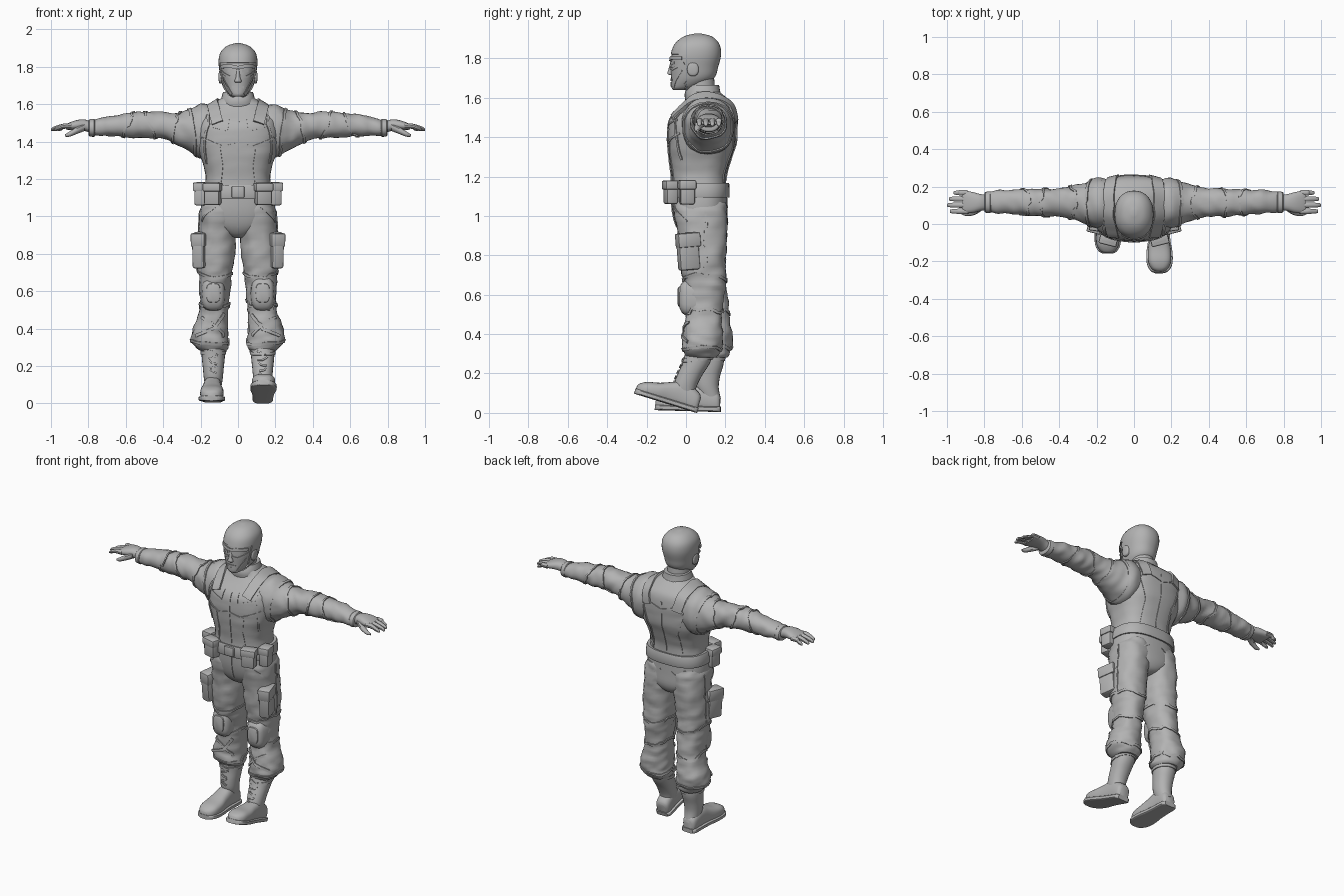
import bpy, bmesh, math
from math import sin, cos, pi
from mathutils import Vector, Matrix, noise
from mathutils.bvhtree import BVHTree

old = bpy.data.objects.get("Cube")
if old:
    bpy.data.objects.remove(old, do_unlink=True)

grey = bpy.data.materials.new("plain grey")
grey.use_nodes = True
grey.diffuse_color = (.45, .45, .45, 1)
grey.node_tree.nodes["Principled BSDF"].inputs["Base Color"].default_value = grey.diffuse_color
parts = []


def finish(name, bm):
    """Turn a bmesh into a named grey object."""
    bmesh.ops.recalc_face_normals(bm, faces=bm.faces[:])
    mesh = bpy.data.meshes.new(name)
    bm.to_mesh(mesh)
    bm.free()
    mesh.materials.append(grey)
    obj = bpy.data.objects.new(name, mesh)
    bpy.context.collection.objects.link(obj)
    parts.append(obj)
    return obj


def skin(name, rings):
    """Join equal rings of points into a capped skin."""
    bm = bmesh.new()
    rows = [[bm.verts.new(p) for p in ring] for ring in rings]
    count = len(rows[0])
    for low, high in zip(rows, rows[1:]):
        for i in range(count):
            j = (i + 1) % count
            bm.faces.new((low[i], low[j], high[j], high[i]))
    bm.faces.new(rows[0])
    bm.faces.new(rows[-1])
    return finish(name, bm)


def smooth_path(keys, steps):
    """Catmull-Rom through tuples of numbers."""
    keys = [Vector(k) for k in keys]
    path = []
    for i in range(len(keys) - 1):
        a, b, c, d = keys[max(i - 1, 0)], keys[i], keys[i + 1], keys[min(i + 2, len(keys) - 1)]
        for s in range(steps):
            t = s / steps
            path.append(b + (c - a) * (t / 2) + (a * 2 - b * 5 + c * 4 - d) * (t * t / 2)
                        + (b * 3 - a - c * 3 + d) * (t ** 3 / 2))
    return path + [keys[-1]]


def loft(name, axis, keys, power=2.4, sides=28, steps=4, folds=0):
    """Keys are (position on axis, centre a, centre b, radius a, radius b)."""
    place = {"x": lambda t, a, b: Vector((t, b, a)),
             "y": lambda t, a, b: Vector((a, t, b)),
             "z": lambda t, a, b: Vector((a, b, t))}[axis]
    rings = []
    for t, a, b, ra, rb in smooth_path(keys, steps):
        ring = []
        for i in range(sides):
            u = 2 * pi * i / sides
            c, s = cos(u), sin(u)
            p = place(t, a + max(ra, .002) * math.copysign(abs(c) ** (2 / power), c),
                      b + max(rb, .002) * math.copysign(abs(s) ** (2 / power), s))
            if folds:
                crease = noise.noise(p * 17 + Vector((0, t * 9, t * 9)))
                p += (p - place(t, a, b)).normalized() * folds * crease
            ring.append(p)
        rings.append(ring)
    return skin(name, rings)


def strip(name, obj, points, width=.008, thick=.004):
    """A thin raised band that follows the surface of a part."""
    tree = BVHTree.FromPolygons([v.co for v in obj.data.vertices],
                                [p.vertices for p in obj.data.polygons])
    points = [Vector(p) for p in points]
    path = []
    for a, b in zip(points, points[1:]):
        n = max(2, int((b - a).length / .015))
        path += [a.lerp(b, i / n) for i in range(n)]
    hits = [tree.find_nearest(p)[:2] for p in path + points[-1:]]
    rings = []
    for i, (p, normal) in enumerate(hits):
        along = hits[min(i + 1, len(hits) - 1)][0] - hits[max(i - 1, 0)][0]
        side = along.cross(normal).normalized() * width / 2
        l, r = tree.find_nearest(p - side)[:2], tree.find_nearest(p + side)[:2]
        rings.append([l[0] - l[1] * .004, l[0] + l[1] * thick,
                      r[0] + r[1] * thick, r[0] - r[1] * .004])
    return skin(name, rings)


def box(name, loc, size, turn=0, tilt=0, bevel=.012):
    bm = bmesh.new()
    bmesh.ops.create_cube(bm, size=1, matrix=Matrix.Diagonal((*size, 1)))
    bmesh.ops.bevel(bm, geom=bm.edges[:], offset=bevel, segments=2, affect='EDGES', profile=.5)
    bm.transform(Matrix.Translation(loc) @ Matrix.Rotation(turn, 4, 'Z') @ Matrix.Rotation(tilt, 4, 'X'))
    return finish(name, bm)


def pouch(name, loc, size, turn, tilt=0):
    """Pocket body with a flap and a stud."""
    box(name, loc, size, turn, tilt)
    flap = Vector(loc) + Vector((0, 0, size[2] * .3))
    box(name + "_flap", flap, (size[0] + .012, size[1] + .012, size[2] * .38), turn, tilt, .008)


# torso, hips, collar and belt
torso = loft("torso", "z", [(1.1, 0, .065, .19, .143), (1.2, 0, .065, .173, .14),
             (1.28, 0, .07, .187, .155), (1.36, 0, .08, .215, .172), (1.44, 0, .083, .225, .175),
             (1.5, 0, .09, .22, .168), (1.56, 0, .11, .195, .135), (1.6, 0, .105, .14, .1),
             (1.63, 0, .09, .09, .08)], 2.6, 40, 5, .003)
hips = loft("hips", "z", [(.885, 0, .085, .02, .06), (.9, 0, .085, .07, .1), (.95, 0, .08, .165, .13),
            (1.03, 0, .07, .198, .14), (1.13, 0, .067, .19, .142)], 2.5, 36)
loft("collar", "z", [(1.57, 0, .1, .1, .1), (1.62, 0, .085, .092, .092), (1.665, 0, .09, .08, .078)], 2.2)
loft("neck", "z", [(1.6, 0, .08, .07, .07), (1.74, 0, .07, .065, .07)], 2)
loft("belt", "z", [(1.095, 0, .067, .2, .15), (1.1, 0, .067, .205, .155),
                   (1.16, 0, .067, .198, .153), (1.165, 0, .067, .192, .148)], 2.6, 40, 2)
box("belt_buckle", (0, -.088, 1.13), (.07, .022, .06), bevel=.006)
strip("front_zip", torso, [(0, -.1, 1.54), (0, -.1, 1.18)], .014)
strip("back_seam", torso, [(0, .26, 1.52), (0, .21, 1.18)], .008)
strip("trouser_fly", hips, [(0, -.09, 1.09), (0, -.05, .94)], .012)

# head with cowl
head = loft("head", "z", [(1.64, 0, -.03, .03, .035), (1.655, 0, -.012, .05, .062),
            (1.7, 0, .03, .077, .105), (1.76, 0, .04, .09, .118), (1.82, 0, .05, .098, .122),
            (1.87, 0, .056, .09, .108), (1.905, 0, .06, .058, .07), (1.92, 0, .06, .012, .015)],
            2.25, 40, 5)
bm = bmesh.new()
bm.from_mesh(head.data)
bare = [f for f in bm.faces if f.calc_center_median().y < 0 and f.calc_center_median().z < 1.82]
bmesh.ops.delete(bm, geom=bare, context='FACES')
bmesh.ops.solidify(bm, geom=bm.faces[:], thickness=-.006)
finish("cowl", bm)
loft("nose", "z", [(1.715, 0, -.07, .012, .012), (1.722, 0, -.078, .019, .016),
                   (1.745, 0, -.075, .012, .014), (1.785, 0, -.068, .009, .01)], 2, 12)
strip("mouth", head, [(-.032, -.07, 1.69), (0, -.09, 1.692), (.032, -.07, 1.69)], .011, .005)
strip("chin_line", head, [(0, -.09, 1.68), (0, -.08, 1.652)], .012, .004)
for s, side in ((1, "left"), (-1, "right")):
    strip(side + "_brow", head, [(0, -.09, 1.795), (s * .04, -.08, 1.803), (s * .085, -.02, 1.80)], .018, .009)
    strip(side + "_mask_edge", head, [(s * .012, -.09, 1.752), (s * .045, -.07, 1.745), (s * .09, -.01, 1.775)], .012, .005)
    strip(side + "_eye", head, [(s * .022, -.08, 1.775), (s * .055, -.06, 1.778)], .014, .003)
    strip(side + "_cheek_strap", head, [(s * .075, -.02, 1.74), (s * .05, -.05, 1.69), (s * .03, -.06, 1.655)], .008)
    loft(side + "_ear_cover", "x", [(s * .08, 1.745, .035, .036, .03), (s * .098, 1.745, .035, .034, .028),
                                    (s * .103, 1.745, .035, .022, .018)], 2.3, 16)

    # vest seams and shoulder straps
    strip(side + "_shoulder_strap", torso, [(s * .11, -.07, 1.5), (s * .125, -.02, 1.56), (s * .135, .1, 1.62),
                                            (s * .125, .22, 1.57), (s * .11, .26, 1.48)], .06, .011)
    strip(side + "_armhole", torso, [(s * .17, 0, 1.58), (s * .165, -.07, 1.5), (s * .19, -.06, 1.4), (s * .18, -.03, 1.28)], .012, .006)
    strip(side + "_chest_seam", torso, [(0, -.1, 1.39), (s * .08, -.1, 1.37), (s * .19, -.03, 1.42)], .01, .005)
    strip(side + "_pec_seam", torso, [(s * .05, -.09, 1.54), (s * .06, -.1, 1.46), (s * .18, -.05, 1.49)])
    strip(side + "_belly_seam", torso, [(s * .1, -.09, 1.37), (s * .085, -.08, 1.27), (s * .1, -.08, 1.17)])
    strip(side + "_back_yoke", torso, [(0, .26, 1.47), (s * .1, .26, 1.5), (s * .2, .2, 1.44)], .01, .005)
    strip(side + "_back_panel", torso, [(s * .15, .25, 1.46), (s * .1, .24, 1.32), (s * .11, .2, 1.17)], .012, .005)
    strip(side + "_back_pocket", hips, [(s * .04, .22, 1.05), (s * .1, .2, 1.01), (s * .17, .17, 1.03)])

    # sleeve, cuff and hand
    arm = loft(side + "_arm", "x", [(s * x, cz, cy, rz, ry) for x, cz, cy, rz, ry in (
        (.1, 1.46, .11, .12, .12), (.19, 1.455, .11, .145, .135), (.26, 1.46, .112, .112, .11),
        (.33, 1.467, .115, .086, .09), (.4, 1.485, .115, .07, .075), (.48, 1.49, .115, .07, .074),
        (.56, 1.488, .115, .066, .07), (.66, 1.485, .118, .057, .064), (.75, 1.475, .118, .046, .057),
        (.79, 1.472, .115, .038, .05))], 2.2, 28, 6, .008)
    for label, x, slant, width in (("shoulder", .24, .03, .016), ("upper_sleeve", .35, -.03, .012),
                                   ("elbow", .47, .03, .01), ("forearm", .6, -.03, .01)):
        strip(f"{side}_{label}_band", arm, [(s * (x + slant * cos(k * pi / 8)), .115 + .13 * sin(k * pi / 8),
              1.475 + .13 * cos(k * pi / 8)) for k in range(17)], width, .006)
    loft(side + "_cuff", "x", [(s * x, 1.473, .116, r, r + .01) for x, r in
                               ((.765, .042), (.77, .048), (.795, .045), (.8, .036))], 2.2, 24, 2)
    loft(side + "_palm", "x", [(s * .78, 1.475, .115, .03, .04), (s * .82, 1.487, .115, .031, .045),
         (s * .86, 1.488, .115, .027, .055), (s * .9, 1.482, .117, .02, .06), (s * .92, 1.478, .118, .014, .056)], 2.4, 20)
    for i, tip in enumerate((.965, .99, 1, .985)):
        y = .167 - .033 * i
        loft(f"{side}_finger_{i + 1}", "x", [(s * .89, 1.482, y, .014, .016), (s * .93, 1.482, y, .014, .015),
             (s * (tip - .025), 1.472, y, .012, .013), (s * (tip - .005), 1.464, y, .009, .01),
             (s * tip, 1.461, y, .004, .005)], 2, 10)
    loft(side + "_thumb", "x", [(s * .82, 1.478, .09, .022, .024), (s * .86, 1.46, .066, .019, .02),
         (s * .9, 1.44, .057, .014, .014), (s * .925, 1.432, .06, .006, .006)], 2, 12)

    # trouser leg; the right one trails behind
    def shift(z):
        return 0 if s > 0 else .05 * min(1, max(0, (.68 - z) / .25))
    leg = loft(side + "_leg", "z", [(z, s * cx, cy + shift(z), rx, ry) for z, cx, cy, rx, ry in (
        (.28, .132, .08, .065, .075), (.3, .138, .08, .085, .09), (.34, .15, .082, .098, .1),
        (.4, .147, .086, .094, .1), (.5, .13, .09, .078, .093), (.6, .125, .095, .082, .1),
        (.68, .122, .092, .088, .11), (.78, .118, .085, .1, .116), (.9, .11, .085, .1, .125),
        (1.02, .1, .073, .105, .136), (1.07, .095, .07, .09, .13))], 2.3, 32, 6, .009)
    for z in (.68, .52, .32):
        strip(side + "_leg_band", leg, [(s * .13 + .14 * cos(k * pi / 8), .09 + shift(z) + .14 * sin(k * pi / 8),
              z + .012 * cos(k * pi / 4)) for k in range(17)], .014, .006)
    strip(side + "_outer_seam", leg, [(s * .25, .1, 1.04), (s * .25, .1, .7)], .01)
    strip(side + "_front_pocket_edge", leg, [(s * .12, -.08, 1.06), (s * .21, 0, .97)], .01)
    strip(side + "_shin_fold", leg, [(s * .06, shift(.5), .48), (s * .13, shift(.4) - .03, .4), (s * .23, shift(.4), .36)], .016, .008)
    strip(side + "_calf_fold", leg, [(s * .22, shift(.5), .47), (s * .14, shift(.4) - .03, .43), (s * .06, shift(.4), .36)], .014, .007)

    # knee pad, thigh pocket and belt pouches
    k = shift(.58)
    loft(side + "_knee_pad", "y", [(k - .035, s * .132, .585, .03, .045), (k - .027, s * .132, .585, .047, .065),
         (k - .006, s * .132, .585, .06, .088), (k + .05, s * .132, .585, .068, .09)], 3, 24, 2)
    loft(side + "_knee_plate", "y", [(k - .042, s * .132, .59, .028, .04), (k - .038, s * .132, .59, .036, .05),
         (k - .02, s * .132, .59, .04, .055)], 3.5, 20, 1)
    pouch(side + "_thigh_pocket", (s * .203, .01, .82), (.065, .105, .19), s * .25, .08)
    pouch(side + "_front_pouch", (s * .135, -.078, 1.12), (.085, .06, .12), s * .25)
    pouch(side + "_side_pouch", (s * .2, .005, 1.12), (.06, .075, .125), s * .15)

    # boot: shaft, foot, sole and laces
    def drift(z):
        return 0 if s > 0 else .05 + (.31 - z) * .35
    shaft = loft(side + "_boot_shaft", "z", [(z, s * .132, cy + drift(z), r, r + .008) for z, cy, r in (
        (.07, -.005, .04), (.13, -.005, .05), (.19, .018, .056), (.25, .05, .062), (.32, .075, .066))], 2.2, 24)
    heel = (Matrix.Translation((.132, .052, 0) if s > 0 else (-.135, .172, .004))
            @ Matrix.Rotation(s * .02, 4, 'Z') @ Matrix.Rotation(-.3 if s > 0 else -.03, 4, 'X'))
    foot = ((0, .03, .08), (.02, .045, .105), (.1, .048, .135), (.16, .053, .115), (.22, .062, .092),
            (.28, .06, .078), (.315, .042, .06), (.328, .02, .045))
    upper = loft(side + "_boot_foot", "y", [(-d, 0, h / 2, w, h / 2) for d, w, h in foot], 2.7, 24)
    sole = loft(side + "_boot_sole", "y", [(-d * 1.02 + .004, 0, .014, w + .008, .014) for d, w, h in foot], 5, 24)
    for piece in (upper, sole):
        piece.data.transform(heel)
    for i in range(5):
        z, lean = .17 + i * .026, .008 * (-1) ** i
        y = -.12 + i * .025 + drift(z)
        strip(f"{side}_lace_{i + 1}", shaft, [(s * .132 - .034, y, z + lean), (s * .132, y - .02, z),
                                              (s * .132 + .034, y, z - lean)], .009, .008)
    strip(side + "_boot_cuff", shaft, [(s * .132 + .1 * cos(k * pi / 6), .065 + drift(.27) + .1 * sin(k * pi / 6), .27)
                                       for k in range(13)], .018, .006)

# smooth shading with crisp creases
bpy.ops.object.select_all(action='DESELECT')
for obj in parts:
    obj.select_set(True)
bpy.context.view_layer.objects.active = parts[0]
bpy.ops.object.shade_smooth_by_angle(angle=math.radians(35))
